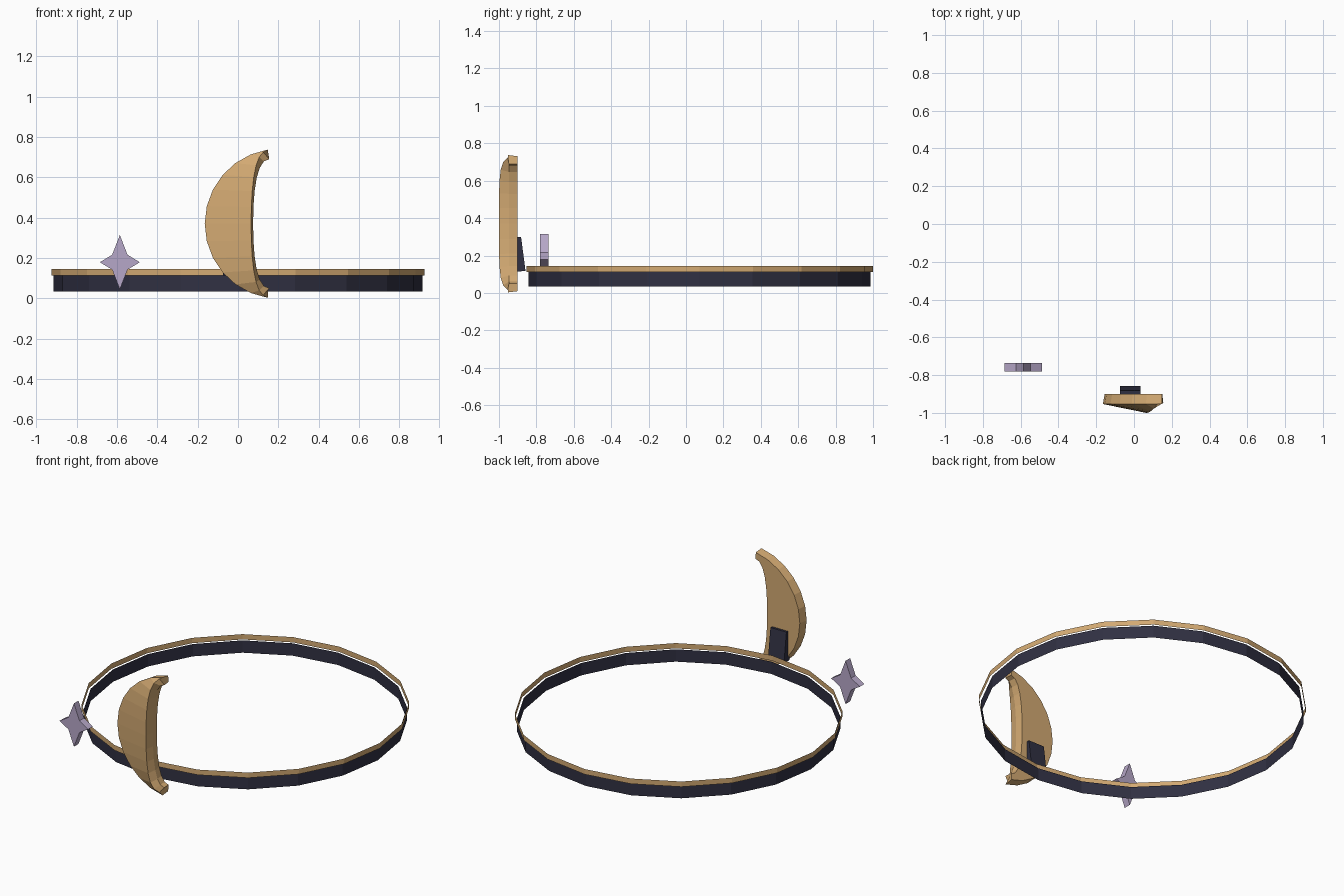
import bpy, bmesh, math

cube = bpy.data.objects.get("Cube")
if cube:
    bpy.data.objects.remove(cube, do_unlink=True)


def material(name, color):
    m = bpy.data.materials.new(name)
    m.use_nodes = True
    m.diffuse_color = (*color, 1)
    bsdf = next(n for n in m.node_tree.nodes if n.type == "BSDF_PRINCIPLED")
    bsdf.inputs["Base Color"].default_value = (*color, 1)
    return m


gold = material("warm gold", (0.65, 0.40, 0.17))
navy = material("dark navy", (0.030, 0.030, 0.055))
lilac = material("pale lilac", (0.47, 0.39, 0.58))


def loft(name, rings, mat, closed=True, caps=True):
    """Skin a list of equal cross-sections into one object."""
    bm = bmesh.new()
    rows = [[bm.verts.new(p) for p in ring] for ring in rings]
    n = len(rows[0])
    for a, b in zip(rows, rows[1:]):
        for i in range(n if closed else n - 1):
            j = (i + 1) % n
            bm.faces.new((a[i], a[j], b[j], b[i]))
    if caps:
        bm.faces.new(rows[0])
        bm.faces.new(rows[-1])
        bmesh.ops.recalc_face_normals(bm, faces=bm.faces)
    mesh = bpy.data.meshes.new(name)
    bm.to_mesh(mesh)
    bm.free()
    mesh.materials.append(mat)
    obj = bpy.data.objects.new(name, mesh)
    bpy.context.scene.collection.objects.link(obj)
    return obj


# Headband: two open, paper-thin hoops
SIDES = 20


def hoop(name, radius, low, high, mat):
    def circle(z):
        steps = [math.tau * i / SIDES for i in range(SIDES)]
        return [(radius * math.cos(a), 0.073 + radius * math.sin(a), z) for a in steps]
    loft(name, [circle(low), circle(high)], mat, caps=False)


hoop("band", 0.914, 0.035, 0.112, navy)
hoop("band_trim", 0.926, 0.112, 0.145, gold)

# Crescent: ridged section swept from the lower tip to the upper tip
STEPS = 12
MID_Z = 0.37


def crescent_section(v):
    u = abs(v)
    side = 1 if v >= 0 else -1
    flare = u ** 2.2
    a = math.radians(81) * v
    c, s = math.cos(a), math.sin(a)
    inner_z = MID_Z + side * 0.32 * math.sin(u * math.pi / 2)
    ridge_z = MID_Z + side * 0.36 * math.sin(u * math.radians(80))
    return [
        (0.205 - 0.36 * c, -0.90, MID_Z + 0.365 * s),
        (0.205 - 0.37 * c, -0.953, MID_Z + 0.372 * s),
        (0.065 + 0.06 * flare, -1.0 + 0.047 * u ** 4, ridge_z),
        (0.075 + 0.08 * flare, -0.947, inner_z),
        (0.070 + 0.08 * flare, -0.90, inner_z),
    ]


loft("crescent", [crescent_section(2 * i / STEPS - 1) for i in range(STEPS + 1)], gold)

# Clip: leaning block joining the crescent to the band
clip_profile = [(-0.935, 0.295), (-0.882, 0.30), (-0.858, 0.118), (-0.91, 0.113)]
loft("crescent_clip", [[(x, y, z) for y, z in clip_profile] for x in (-0.075, 0.035)], navy)

# Star: four-pointed prism
star_outline = []
for k in range(4):
    a = k * math.pi / 2
    star_outline.append((0.099 * math.cos(a), 0.135 * math.sin(a)))
    a += math.pi / 4
    star_outline.append((0.054 * math.cos(a), 0.052 * math.sin(a)))
loft("star", [[(x - 0.586, y, z + 0.179) for x, z in star_outline] for y in (-0.78, -0.735)], lilac)
